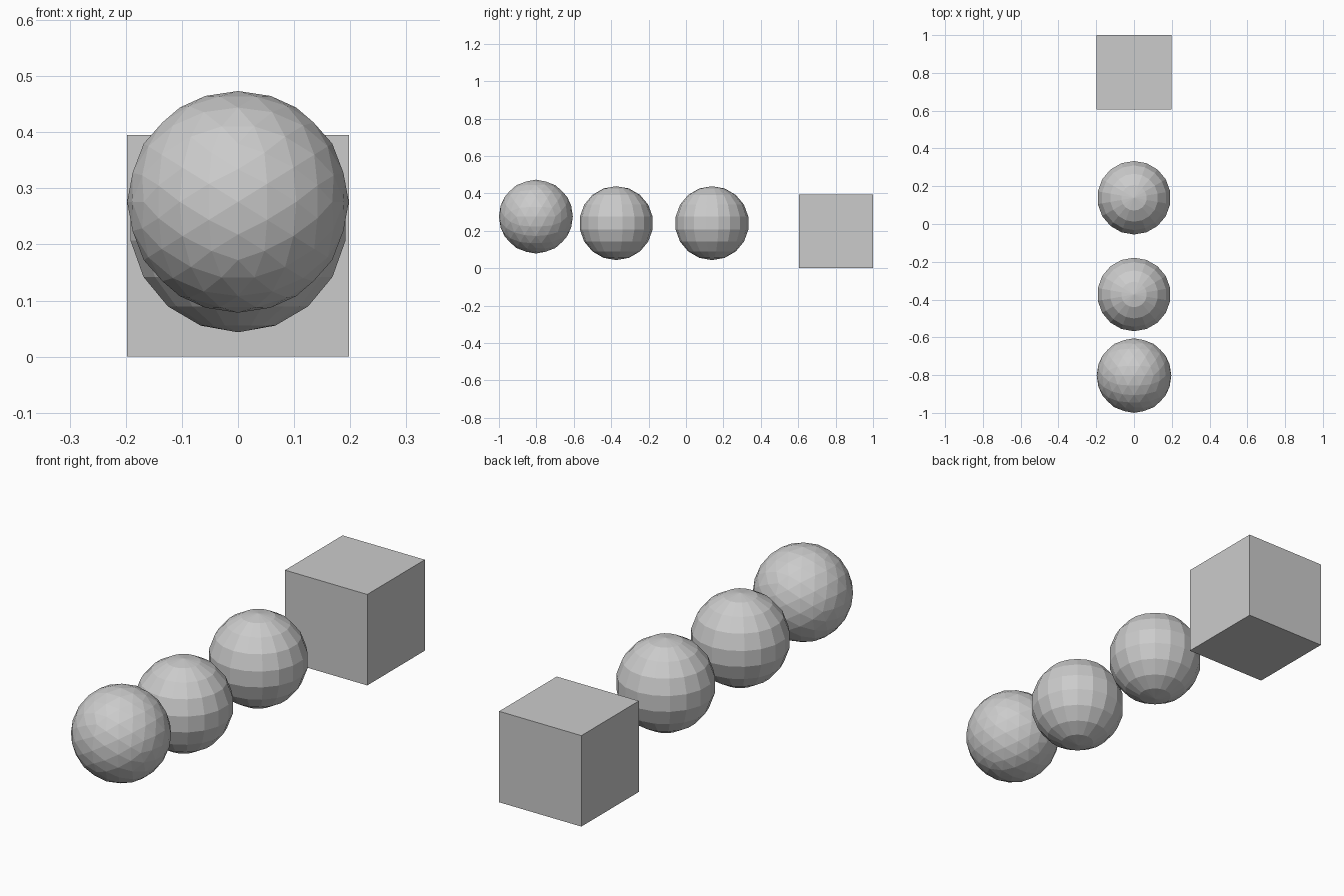
import bpy
from math import atan, sqrt

if "Cube" in bpy.data.objects:
    bpy.data.objects.remove(bpy.data.objects["Cube"])

R = 0.1975   # shared radius / half cube size


def finish(name, rotation=(0, 0, 0)):
    obj = bpy.context.object
    obj.name = name
    obj.rotation_euler = rotation
    bpy.ops.object.shade_flat()
    return obj


# Cube at the back, resting on the floor
bpy.ops.mesh.primitive_cube_add(size=2 * R, location=(0, 1 - R, R))
finish("cube")

# Two banded balls with an odd number of rings
for name, y in (("rear_ball", 0.139), ("middle_ball", -0.373)):
    bpy.ops.mesh.primitive_uv_sphere_add(segments=18, ring_count=9, radius=R,
                                         location=(0, y, 0.241))
    finish(name)

# Triangulated ball at the front, turned so an edge sits on top
bpy.ops.mesh.primitive_ico_sphere_add(subdivisions=3, radius=R,
                                      location=(0, R - 1, 0.276))
finish("front_faceted_ball", (0, -atan(2 / (1 + sqrt(5))), 0))
